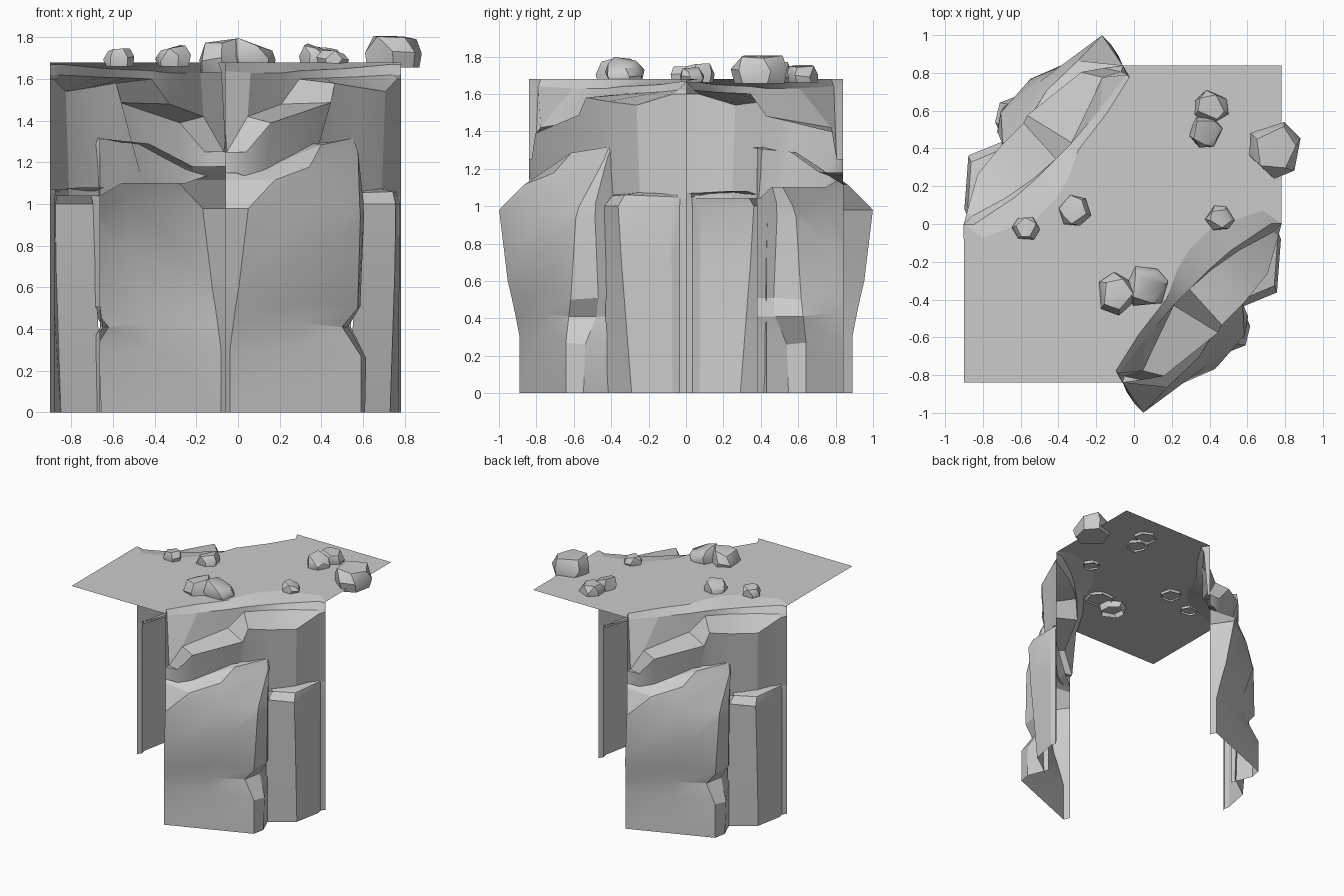
import bpy, bmesh, math, random
from mathutils import Vector

R2 = math.sqrt(2)


def place(p, flip):
    # s runs along the diagonal cliff, d is how far it sticks out, z is height
    s, d, z = p
    x, y = -0.06 + (s + d) / R2, -0.84 + (s - d) / R2
    return Vector((-0.12 - x, -y, z)) if flip else Vector((x, y, z))


def finish(name, bm, angle=22):
    bmesh.ops.remove_doubles(bm, verts=bm.verts, dist=0.0005)
    bmesh.ops.recalc_face_normals(bm, faces=bm.faces)
    me = bpy.data.meshes.new(name)
    bm.to_mesh(me)
    bm.free()
    ob = bpy.data.objects.new(name, me)
    bpy.context.collection.objects.link(ob)
    bpy.ops.object.select_all(action='DESELECT')
    ob.select_set(True)
    bpy.context.view_layer.objects.active = ob
    bpy.ops.object.shade_smooth_by_angle(angle=math.radians(angle))
    return ob


def sheet(name, rows, left=None, right=None):
    # rows of points skinned with quads, for both opposite cliffs
    for flip in (False, True):
        bm = bmesh.new()
        grid = []
        for row in rows:
            pts = list(row)
            if left:
                pts.insert(0, (*left, row[0][2]))
            if right:
                pts.append((*right, row[-1][2]))
            grid.append([bm.verts.new(place(p, flip)) for p in pts])
        for a, b in zip(grid, grid[1:]):
            for i in range(len(a) - 1):
                bm.faces.new((a[i], a[i + 1], b[i + 1], b[i]))
        finish(name + ("_back" if flip else "_front"), bm)


# Large lower slab: left corner, middle, right corner, side return
slab = [
    [(-.02, .05, 0), (.3, .19, 0), (.6, .32, 0), (.68, .267, 0)],
    [(-.02, .05, .3), (.3, .19, .31), (.6, .32, .27), (.69, .265, .26)],
    [(-.025, .075, .41), (.3, .21, .43), (.547, .245, .41), (.672, .16, .41)],
    [(-.03, .1, .51), (.33, .235, .54), (.607, .29, .5), (.72, .195, .51)],
    [(-.035, .125, .6), (.396, .295, .79), (.635, .28, .94), (.72, .22, .94)],
    [(-.035, .19, .98), (.37, .25, 1.02), (.645, .265, 1.0), (.72, .215, 1.02)],
    [(.15, .185, 1.115), (.38, .19, 1.178), (.735, .165, 1.25), (.745, .155, 1.25)],
    [(.16, .06, 1.16), (.485, .165, 1.285), (.735, .13, 1.317), (.745, .12, 1.317)],
    [(.2, .02, 1.18), (.46, .06, 1.29), (.735, .05, 1.31), (.74, .05, 1.31)],
]
sheet("lower_slab", slab, left=(0, 0), right=(.75, .1))

# Narrow right-hand column: left, front corner, right corner, return
column = [
    [(.71, .13, 0), (.947, .17, 0), (1.13, .045, 0), (1.15, .01, 0)],
    [(.73, .15, .7), (.925, .225, .7), (1.13, .05, .7), (1.15, .01, .7)],
    [(.735, .165, 1.0), (.915, .24, 1.0), (1.13, .055, 1.0), (1.15, .01, 1.0)],
    [(.77, .14, 1.055), (.93, .205, 1.06), (1.12, .04, 1.05), (1.15, .005, 1.05)],
    [(.77, .05, 1.08), (.95, .06, 1.08), (1.1, .01, 1.07), (1.15, 0, 1.07)],
]
sheet("side_column", column, right=(1.19, 0))

# Upper step, its ledge, the recessed wall and the drooping rim
upper = [
    [(.04, .03, 1.15), (.2, .07, 1.1), (.5, .06, 1.1), (.62, .08, 1.1), (.74, .11, 1.04), (.95, .11, 1.04), (1.13, .02, 1.04)],
    [(.08, .06, 1.25), (.18, .13, 1.39), (.545, .17, 1.487), (.587, .155, 1.58), (.75, .155, 1.56), (.95, .135, 1.54), (1.13, .035, 1.6)],
    [(.03, -.02, 1.25), (.12, .03, 1.42), (.48, -.1, 1.48), (.6, -.1, 1.6), (.76, -.09, 1.605), (.93, -.06, 1.61), (1.13, 0, 1.62)],
    [(.02, -.05, 1.64), (.25, -.08, 1.63), (.49, -.1, 1.63), (.61, -.1, 1.64), (.76, -.1, 1.645), (.9, -.09, 1.65), (1.15, -.04, 1.67)],
]
rim = [(.02, -.07, 1.68), (.24, -.12, 1.68), (.48, -.15, 1.68), (.63, -.22, 1.68), (.75, -.25, 1.68), (.9, -.25, 1.68), (1.17, -.12, 1.68)]
# the wall edge rises vertically to the plateau corners
sheet("upper_step", upper + [rim], left=(0, 0), right=(1.19, 0))

# Flat plateau with two cut corners
bm = bmesh.new()
outline = [Vector((-.9, -.84, 1.68))]
edge = [(0, 0, 1.68)] + rim + [(1.19, 0, 1.68)]
outline += [place(p, False) for p in edge]
outline.append(Vector((.78, .84, 1.68)))
outline += [place(p, True) for p in edge]
bm.faces.new([bm.verts.new(p) for p in outline])
finish("plateau", bm)

# Loose faceted rocks: x, y, half width, half depth, bottom, top, slope of the top along x
rocks = [
    (.75, .40, .15, .155, 1.655, 1.80, 0), (.41, .62, .10, .09, 1.66, 1.75, -.2),
    (.375, .49, .09, .095, 1.66, 1.755, -.3), (-.315, .07, .09, .09, 1.66, 1.75, .3),
    (-.57, -.02, .075, .07, 1.66, 1.745, .1), (.455, .03, .075, .07, 1.66, 1.735, -.2),
    (-.09, -.37, .105, .115, 1.63, 1.78, .1), (.065, -.33, .125, .115, 1.66, 1.77, -.35),
]
rng = random.Random(4)
for n, (x, y, w, d, z0, z1, slope) in enumerate(rocks):
    bm = bmesh.new()
    turn = rng.uniform(0, 6)
    for level, size, sides in ((0, .9, 6), (.5, 1.02, 6), (1, .78, 5)):
        for i in range(sides):
            a = turn + (i + rng.uniform(-.2, .2)) * math.tau / sides
            r = size * rng.uniform(.9, 1.04)
            px, py = w * r * math.cos(a), d * r * math.sin(a)
            wobble = rng.uniform(-.12, .06) if level else 0
            z = z0 + (z1 - z0) * (level + wobble) + slope * px * level
            bm.verts.new((x + px, y + py, z))
    bmesh.ops.convex_hull(bm, input=bm.verts)
    # rocks resting on the plateau are open underneath
    bmesh.ops.recalc_face_normals(bm, faces=bm.faces)
    if n:
        under = [f for f in bm.faces if f.normal.z < -.95]
        bmesh.ops.delete(bm, geom=under, context='FACES')
    finish("rock_%d" % (n + 1), bm, 35)
